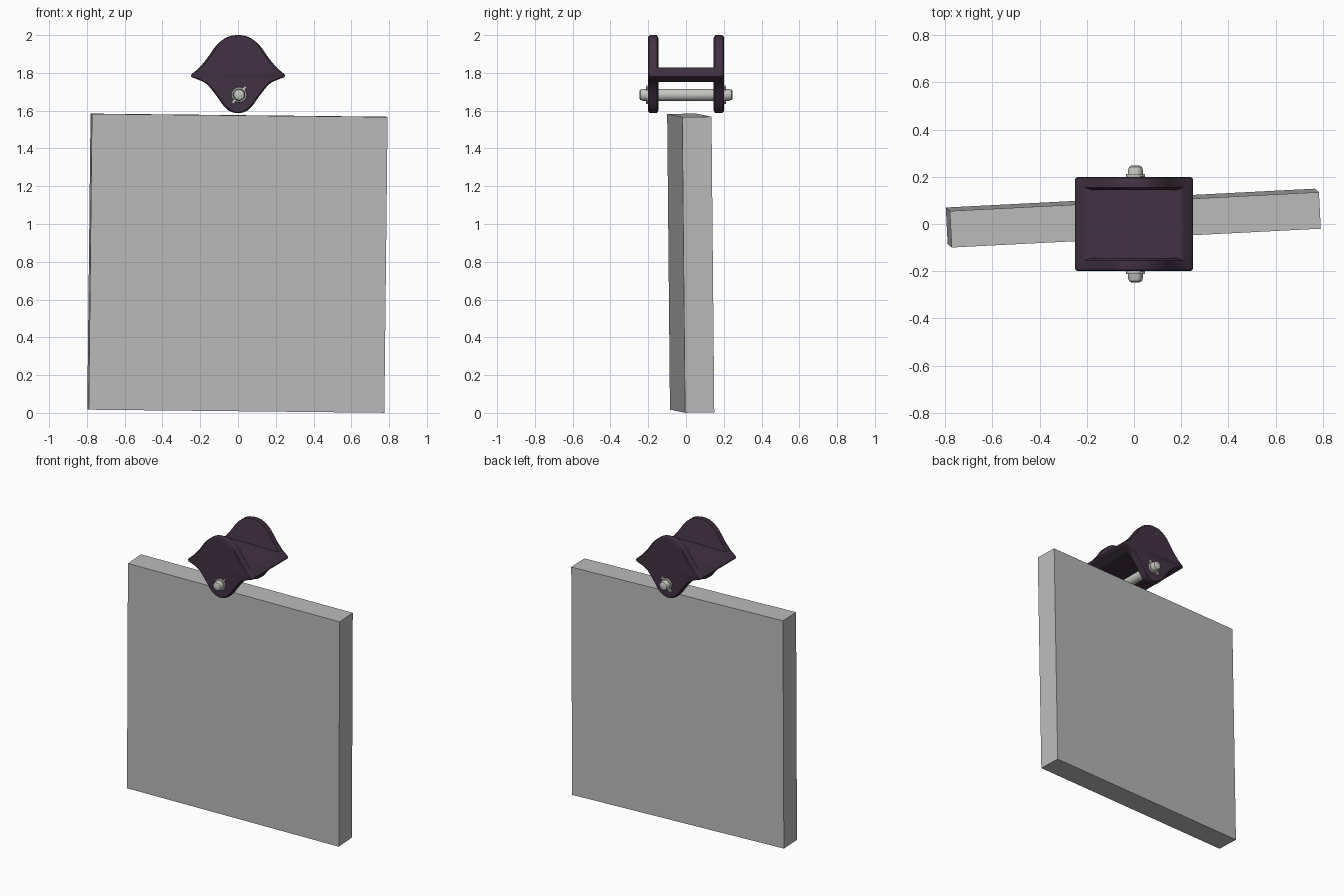
import bpy, bmesh, math
from mathutils import Vector, Matrix

if "Cube" in bpy.data.objects:
    bpy.data.objects.remove(bpy.data.objects["Cube"])


def material(name, rgb):
    m = bpy.data.materials.new(name)
    m.diffuse_color = (*rgb, 1)
    m.use_nodes = True
    m.node_tree.nodes["Principled BSDF"].inputs["Base Color"].default_value = m.diffuse_color
    return m


GREY = material("slab grey", (0.5, 0.5, 0.5))
PLUM = material("dark plum", (0.055, 0.032, 0.056))
STEEL = material("pale steel", (0.56, 0.56, 0.54))


def finish(bm, name, mat, angle=None):
    bmesh.ops.recalc_face_normals(bm, faces=bm.faces)
    me = bpy.data.meshes.new(name)
    bm.to_mesh(me)
    bm.free()
    ob = bpy.data.objects.new(name, me)
    bpy.context.collection.objects.link(ob)
    me.materials.append(mat)
    if angle:
        bpy.ops.object.select_all(action='DESELECT')
        ob.select_set(True)
        bpy.context.view_layer.objects.active = ob
        bpy.ops.object.shade_smooth_by_angle(angle=math.radians(angle))
    return ob


def loft(bm, loops):
    """Skin a series of equal-length loops and cap both ends."""
    rows = [[bm.verts.new(p) for p in loop] for loop in loops]
    n = len(rows[0])
    for a, b in zip(rows, rows[1:]):
        for i in range(n):
            j = (i + 1) % n
            bm.faces.new((a[i], a[j], b[j], b[i]))
    bm.faces.new(rows[0])
    bm.faces.new(rows[-1])


def box(name, size, matrix, mat):
    bm = bmesh.new()
    bmesh.ops.create_cube(bm, size=1, matrix=matrix @ Matrix.Diagonal((*size, 1)))
    return finish(bm, name, mat)


def smooth_loop(pts, steps=4):
    out, n = [], len(pts)
    for i in range(n):
        a, b, c, d = (Vector(pts[(i + k) % n]) for k in (-1, 0, 1, 2))
        for s in range(steps):
            t = s / steps
            out.append(0.5 * (2 * b + (c - a) * t + (2 * a - 5 * b + 4 * c - d) * t * t
                              + (3 * b - a - 3 * c + d) * t ** 3))
    return out


# Slab, very slightly tilted
tilt = (Matrix.Translation((-0.003, 0.025, 0.7925)) @ Matrix.Rotation(0.051, 4, 'Z')
        @ Matrix.Rotation(0.0105, 4, 'Y') @ Matrix.Rotation(0.01, 4, 'X'))
box("slab", (1.567, 0.155, 1.566), tilt, GREY)

# Bracket outline (x, z), bell-shaped above and below the side tips
half = [(0.06, 1.988), (0.115, 1.945), (0.165, 1.875), (0.21, 1.823), (0.245, 1.793),
        (0.246, 1.778), (0.21, 1.764), (0.165, 1.74), (0.12, 1.687), (0.07, 1.618), (0.035, 1.594)]
outline = smooth_loop([(0, 2.0)] + half + [(0, 1.587)] + [(-x, z) for x, z in reversed(half)])
MID = 1.79


def ring(y, scale):
    return [(p.x * scale, y, MID + (p.y - MID) * scale) for p in outline]


# Bracket: two cheeks with softened rims, plus the web joining them
for side, label in ((-1, "front"), (1, "back")):
    bm = bmesh.new()
    loft(bm, [ring(side * y, s) for y, s in
              ((0.145, 0.91), (0.154, 1), (0.188, 1), (0.196, 0.985), (0.2, 0.955))])
    finish(bm, label + "_cheek", PLUM, 30)

bm = bmesh.new()
web = [(p.x, min(max(p.y, 1.752), 1.828)) for p in outline]
loft(bm, [[(x, y, z) for x, z in web] for y in (-0.156, 0.156)])
bmesh.ops.remove_doubles(bm, verts=bm.verts, dist=0.0005)
finish(bm, "web", PLUM, 30)

# Pin through the lower lobes, and a retaining ring with two tabs at each end
PX, PZ = 0.006, 1.684


def disc(y, r, n=32):
    return [(PX + r * math.cos(2 * math.pi * i / n), y, PZ + r * math.sin(2 * math.pi * i / n))
            for i in range(n)]


bm = bmesh.new()
loft(bm, [disc(y, r) for y, r in ((-0.247, 0.018), (-0.242, 0.027), (-0.228, 0.032),
                                  (0.228, 0.032), (0.242, 0.027), (0.247, 0.018))])
finish(bm, "pin", STEEL, 35)

for side, label in ((-1, "front"), (1, "back")):
    bm = bmesh.new()
    loft(bm, [disc(side * y, r) for y, r in ((0.196, 0.039), (0.204, 0.041), (0.212, 0.039))])
    finish(bm, label + "_retaining_ring", STEEL, 35)
    m = Matrix.Translation((PX, side * 0.206, PZ)) @ Matrix.Rotation(-math.radians(51), 4, 'Y')
    box(label + "_ring_tabs", (0.112, 0.01, 0.014), m, STEEL)
